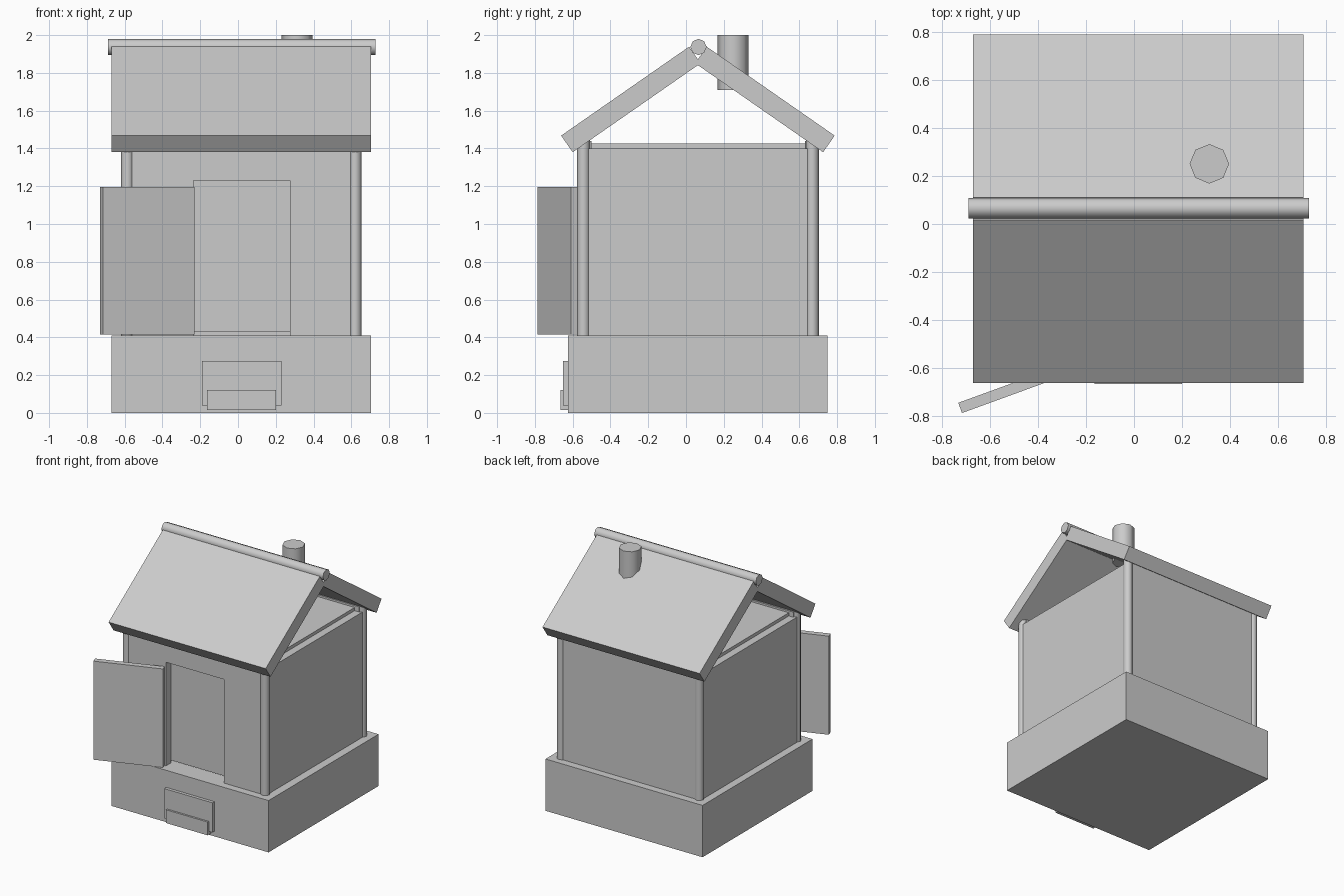
import bpy, math
from mathutils import Matrix, Vector

if "Cube" in bpy.data.objects:
    bpy.data.objects.remove(bpy.data.objects["Cube"])

CX, CY = 0.02, 0.063          # plan centre of the building


def box(name, x, y, z):
    """Axis-aligned box from (min, max) ranges."""
    lo, hi = zip(x, y, z)
    v = [(a, b, c) for a in (lo[0], hi[0]) for b in (lo[1], hi[1]) for c in (lo[2], hi[2])]
    f = [(0, 1, 3, 2), (4, 6, 7, 5), (0, 4, 5, 1), (2, 3, 7, 6), (0, 2, 6, 4), (1, 5, 7, 3)]
    return mesh(name, v, f)


def mesh(name, verts, faces):
    me = bpy.data.meshes.new(name)
    me.from_pydata(verts, [], faces)
    ob = bpy.data.objects.new(name, me)
    bpy.context.collection.objects.link(ob)
    return ob


def prism(name, pts, plane, lo, hi):
    """Extrude a counter-clockwise outline: plane 'yz' along x, 'xz' along y, 'xy' along z."""
    place = {'yz': lambda p, t: (t, p[0], p[1]),
             'xz': lambda p, t: (p[0], t, p[1]),
             'xy': lambda p, t: (p[0], p[1], t)}[plane]
    n = len(pts)
    v = [place(p, lo) for p in pts] + [place(p, hi) for p in pts]
    f = [tuple(reversed(range(n))), tuple(range(n, 2 * n))]
    f += [(i, (i + 1) % n, n + (i + 1) % n, n + i) for i in range(n)]
    if plane == 'xz':
        f = [tuple(reversed(q)) for q in f]
    return mesh(name, v, f)


def rod(name, r, depth, loc, rot=(0, 0, 0)):
    """Eight-sided, smooth-shaded cylinder."""
    bpy.ops.mesh.primitive_cylinder_add(vertices=8, radius=r, depth=depth, location=loc, rotation=rot)
    ob = bpy.context.object
    ob.name = name
    bpy.ops.object.shade_smooth_by_angle(angle=math.radians(50))
    return ob


# Base plinth with stepped hatch plates
box("base", (-0.67, 0.705), (-0.625, 0.75), (0, 0.41))
box("hatch_plate", (-0.19, 0.23), (-0.65, -0.60), (0.04, 0.275))
box("hatch_lip", (-0.165, 0.20), (-0.665, -0.60), (0.015, 0.12))

# Inner block seen through the doorway and under the gables
box("inner_block", (-0.55, 0.58), (-0.50, 0.63), (0.43, 1.425))

# Front wall with doorway notch, plain back wall
prism("front_wall", [(-0.59, 0.40), (-0.235, 0.40), (-0.235, 1.23), (0.275, 1.23), (0.275, 0.40),
                     (0.62, 0.40), (0.62, 1.44), (-0.59, 1.44)], 'xz', -0.565, -0.50)
box("back_wall", (-0.59, 0.62), (0.63, 0.69), (0.40, 1.44))

# Side walls
for name, x in (("left_wall", (-0.61, -0.55)), ("right_wall", (0.58, 0.64))):
    box(name, x, (-0.545, 0.67), (0.40, 1.40))

# Corner posts
for i, (sx, sy) in enumerate(((-1, -1), (1, -1), (1, 1), (-1, 1))):
    rod(f"corner_post_{i + 1}", 0.034, 1.05, (CX - 0.003 + sx * 0.603, CY + sy * 0.606, 0.92))

# Open door leaf, swung out about its hinge edge
door = box("door", (-0.516, 0), (0, 0.045), (0.415, 1.195))
door.matrix_world = Matrix.Translation((-0.23, -0.609, 0)) @ Matrix.Rotation(math.radians(20), 4, 'Z')

# Roof slabs, mirrored about the ridge
ang = math.radians(34.8)
along, normal = Vector((math.cos(ang), math.sin(ang))), Vector((-math.sin(ang), math.cos(ang)))
eave, length, thick = Vector((-0.663, 1.38)), 0.825, 0.107
slab = [eave, eave + along * length, eave + along * length + normal * thick, eave + normal * thick]
prism("front_roof", [(CY + p.x, p.y) for p in slab], 'yz', -0.67, 0.705)
prism("back_roof", [(CY - p.x, p.y) for p in reversed(slab)], 'yz', -0.67, 0.705)

# Ridge pole and chimney
rod("ridge_pole", 0.043, 1.414, (CX, CY + 0.003, 1.937), (0, math.pi / 2, 0))
rod("chimney", 0.082, 0.29, (0.313, 0.25, 1.855))
